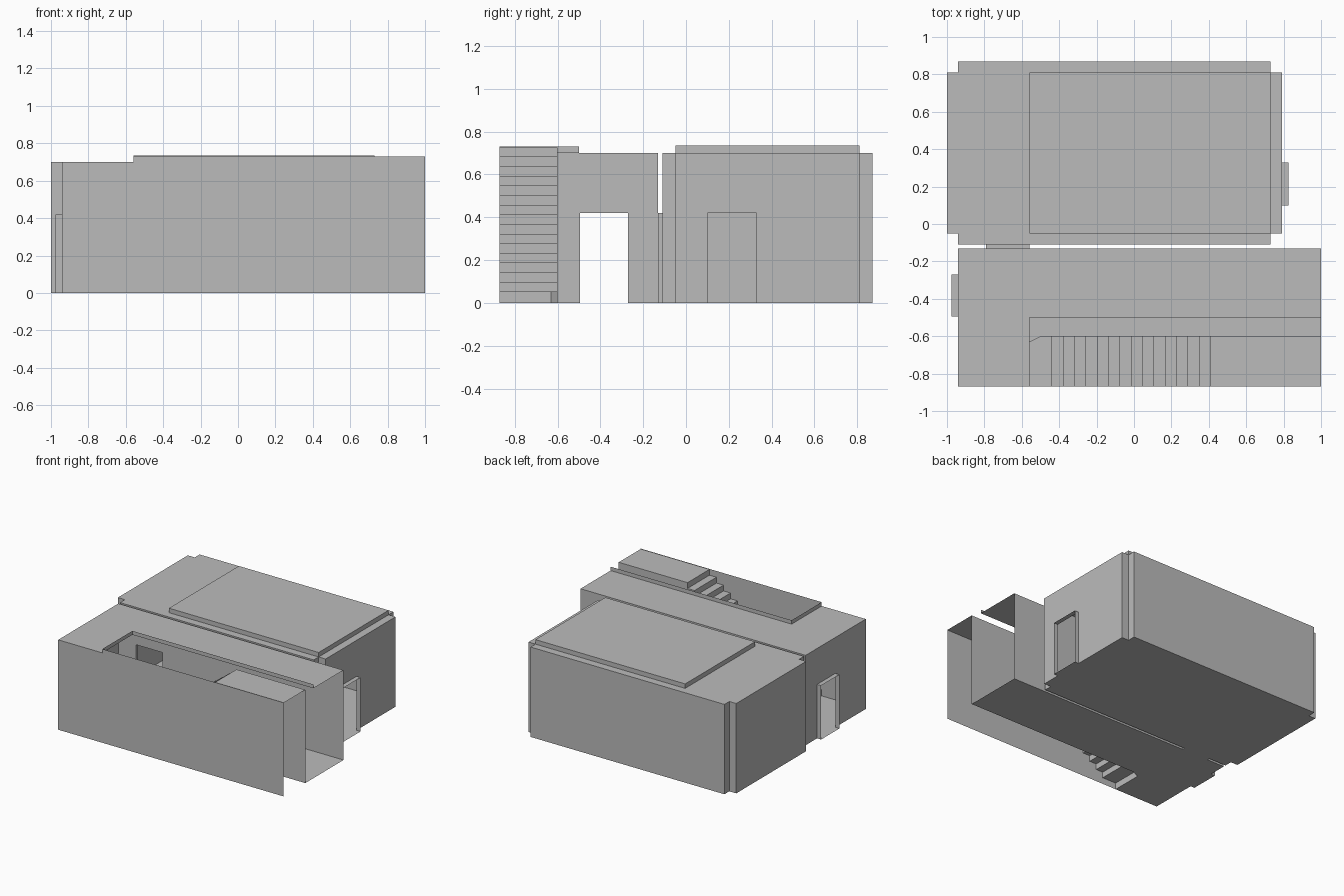
import bpy
import bmesh

cube = bpy.data.objects.get("Cube")
if cube:
    bpy.data.objects.remove(cube, do_unlink=True)

# Single plaster grey for every part
plaster = bpy.data.materials.new("plaster_grey")
plaster.use_nodes = True
GREY = (0.5, 0.5, 0.5, 1)
plaster.diffuse_color = GREY
plaster.node_tree.nodes["Principled BSDF"].inputs["Base Color"].default_value = GREY


def build(name, polygons):
    """Make one object from flat sheets."""
    bm = bmesh.new()
    for poly in polygons:
        bm.faces.new([bm.verts.new(p) for p in poly])
    bmesh.ops.remove_doubles(bm, verts=bm.verts[:], dist=0.0005)
    bmesh.ops.recalc_face_normals(bm, faces=bm.faces[:])
    mesh = bpy.data.meshes.new(name)
    bm.to_mesh(mesh)
    bm.free()
    mesh.materials.append(plaster)
    obj = bpy.data.objects.new(name, mesh)
    bpy.context.collection.objects.link(obj)
    return obj


def level(points, z):
    return [(x, y, z) for x, y in points]


def rect(x0, x1, y0, y1):
    return [(x0, y0), (x1, y0), (x1, y1), (x0, y1)]


def wall(p, q, z0, z1, door=None):
    """Upright sheet from p to q; door is a pair of plan points along it."""
    low = [(*p, z0)]
    if door:
        a, b = door
        low += [(*a, z0), (*a, DOOR), (*b, DOOR), (*b, z0)]
    return low + [(*q, z0), (*q, z1), (*p, z1)]


def passage(name, x0, x1, y0, y1, along_x):
    """Open doorway tunnel: threshold, lintel and two jambs."""
    plan = rect(x0, x1, y0, y1)
    a, b, c, d = plan
    jambs = [(a, b), (d, c)] if along_x else [(a, d), (b, c)]
    return build(name, [level(plan, 0), level(plan, DOOR)]
                 + [wall(p, q, 0, DOOR) for p, q in jambs])


DOOR = 0.42
CEIL = 0.7
RIM = 0.73
TRAY = 0.735

# Main room: plan with notched corners
W, E, S, N = -1.0, 0.79, -0.11, 0.87
WI, EI, SI, NI = -0.94, 0.73, -0.05, 0.81
plan = [(WI, S), (EI, S), (EI, SI), (E, SI), (E, NI), (EI, NI),
        (EI, N), (WI, N), (WI, NI), (W, NI), (W, SI), (WI, SI)]
HALL_DOOR = (-0.79, -0.56)
doors = {0: [(x, S) for x in HALL_DOOR], 3: [(E, 0.1), (E, 0.33)]}
build("main_room_walls", [wall(p, plan[(i + 1) % len(plan)], 0, CEIL, doors.get(i))
                          for i, p in enumerate(plan)])
build("main_room_floor", [level(plan, 0)])

# Ceiling around the raised tray, then the tray itself
TX = -0.56
build("main_room_ceiling", [level(r, CEIL) for r in (
    rect(W, WI, SI, NI), rect(WI, TX, SI, NI), rect(EI, E, SI, NI),
    rect(WI, EI, S, SI), rect(WI, EI, NI, N))])
tray = rect(TX, EI, SI, NI)
build("ceiling_tray", [level(tray, TRAY)]
      + [wall(p, tray[(i + 1) % 4], CEIL, TRAY) for i, p in enumerate(tray)])

# Hallway shell, open at its +x end
F, B, END = -0.87, -0.13, 1.0
SIDE, WELL = -0.6, -0.5
STEP_X, CUT_X, CUT_Y = -0.56, -0.5, -0.63
build("hall_floor", [level([(WI, F), (STEP_X, F), (STEP_X, CUT_Y), (CUT_X, SIDE),
                            (END, SIDE), (END, B), (WI, B)], 0)])
build("hall_ceiling", [level([(WI, F), (STEP_X, F), (STEP_X, WELL),
                              (END, WELL), (END, B), (WI, B)], CEIL)])
build("hall_front_wall", [[(WI, F, 0), (END, F, 0), (END, F, RIM), (STEP_X, F, RIM),
                           (STEP_X, F, CEIL), (WI, F, CEIL)]])
build("hall_back_wall", [wall((WI, B), (END, B), 0, CEIL, [(x, B) for x in HALL_DOOR])])
build("hall_end_wall", [wall((WI, F), (WI, B), 0, CEIL, [(WI, -0.495), (WI, -0.27)])])
build("stairwell_rim", [wall((STEP_X, F), (STEP_X, WELL), CEIL, RIM),
                        wall((STEP_X, WELL), (END, WELL), CEIL, RIM)])

# Doorways
passage("connecting_doorway", *HALL_DOOR, B, S, False)
passage("hall_doorway", -0.975, WI, -0.495, -0.27, True)
passage("room_doorway", E, 0.825, 0.1, 0.33, True)

# Staircase rising towards +x, with a chamfered first step and a top landing
STEPS = 15
FIRST, RISE, RUN, START = 0.05, 0.0451, 0.0605, -0.44
sheets = [wall((STEP_X, F), (STEP_X, CUT_Y), 0, FIRST),
          wall((STEP_X, CUT_Y), (CUT_X, SIDE), 0, FIRST),
          level([(STEP_X, F), (START, F), (START, SIDE), (CUT_X, SIDE),
                 (STEP_X, CUT_Y)], FIRST)]
profile = [(CUT_X, 0), (CUT_X, FIRST)]
for i in range(STEPS):
    x, z = START + i * RUN, FIRST + i * RISE
    x_next = END if i == STEPS - 1 else x + RUN
    sheets.append(wall((x, F), (x, SIDE), z, z + RISE))
    sheets.append(level(rect(x, x_next, F, SIDE), z + RISE))
    profile += [(x, z), (x, z + RISE)]
profile += [(END, FIRST + STEPS * RISE), (END, 0)]
build("staircase", sheets)
build("staircase_side_wall", [[(x, SIDE, z) for x, z in profile]])
